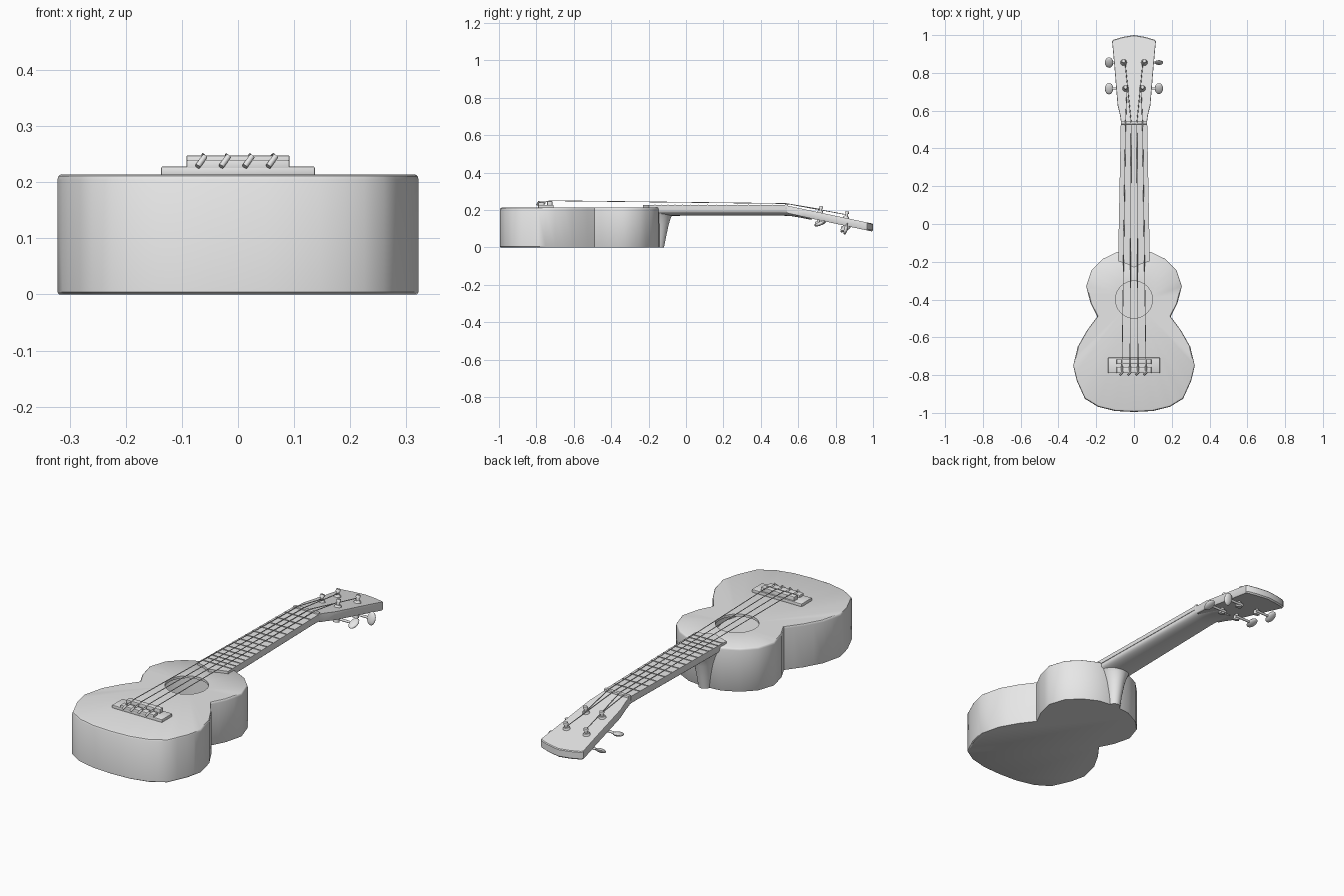
import bpy, bmesh, math
from mathutils import Matrix, Vector

cube = bpy.data.objects.get("Cube")
if cube:
    bpy.data.objects.remove(cube, do_unlink=True)

grey = bpy.data.materials.new("plain_grey")
grey.use_nodes = True
GREY = (0.8, 0.8, 0.8, 1)
grey.diffuse_color = GREY
grey.node_tree.nodes["Principled BSDF"].inputs["Base Color"].default_value = GREY


def finish(name, bm, angle=40):
    bmesh.ops.recalc_face_normals(bm, faces=bm.faces)
    mesh = bpy.data.meshes.new(name)
    bm.to_mesh(mesh)
    bm.free()
    mesh.materials.append(grey)
    mesh.shade_smooth()
    mesh.set_sharp_from_angle(angle=math.radians(angle))
    obj = bpy.data.objects.new(name, mesh)
    bpy.context.collection.objects.link(obj)
    return obj


def loft(name, rings, angle=40):
    """Skin a list of equal-length point rings and cap both ends."""
    bm = bmesh.new()
    rows = [[bm.verts.new(p) for p in ring] for ring in rings]
    n = len(rows[0])
    for a, b in zip(rows, rows[1:]):
        for i in range(n):
            j = (i + 1) % n
            bm.faces.new((a[i], a[j], b[j], b[i]))
    bm.faces.new(rows[0])
    bm.faces.new(rows[-1])
    return finish(name, bm, angle)


def box(name, x, y0, y1, z0, z1, bevel=0.0):
    bm = bmesh.new()
    bmesh.ops.create_cube(bm, size=1, matrix=Matrix.LocRotScale(
        Vector((0, (y0 + y1) / 2, (z0 + z1) / 2)), None, Vector((2 * x, y1 - y0, z1 - z0))))
    if bevel:
        bmesh.ops.bevel(bm, geom=bm.edges[:], offset=bevel, segments=2, affect='EDGES', profile=0.5)
    return finish(name, bm)


def add_rod(bm, a, b, r0, r1=None, sides=12):
    a, b = Vector(a), Vector(b)
    rot = (b - a).to_track_quat('Z', 'Y')
    bmesh.ops.create_cone(bm, cap_ends=True, segments=sides, radius1=r0,
                          radius2=r0 if r1 is None else r1, depth=(b - a).length,
                          matrix=Matrix.LocRotScale((a + b) / 2, rot, None))


def mirrored(half):
    """Close a right-hand outline by mirroring the points that are off the axis."""
    return half + [(-x, y) for x, y in reversed(half) if x > 0]


# Hollow body with a round sound hole, skinned as one continuous shell
CY = -0.4
half = [(0, -0.995), (0.1, -0.99), (0.19, -0.968), (0.26, -0.925), (0.303, -0.83),
        (0.322, -0.75), (0.298, -0.65), (0.25, -0.565), (0.194, -0.49), (0.23, -0.42),
        (0.253, -0.33), (0.225, -0.245), (0.165, -0.185), (0.09, -0.148), (0, -0.137)]
corners = mirrored(half)
outline = []
for p, q in zip(corners, corners[1:] + corners[:1]):
    outline += [p, ((p[0] + q[0]) / 2, (p[1] + q[1]) / 2)]


def body_ring(scale, z):
    return [(x * scale, CY + (y - CY) * scale, z) for x, y in outline]


def hole_ring(z, r=0.098):
    return [(r * x / math.hypot(x, y - CY), CY + r * (y - CY) / math.hypot(x, y - CY), z)
            for x, y in outline]


loft("body", [body_ring(0.96, 0.012), body_ring(0.96, 0.202), hole_ring(0.202),
              hole_ring(0.214), body_ring(0.98, 0.214), body_ring(0.994, 0.211),
              body_ring(1, 0.204), body_ring(1, 0.004), body_ring(0.99, 0)])


# Neck with a rounded back, running into the headstock
def neck_ring(y, w, top, bottom):
    pts = [(w * math.cos(t), y, top - 0.012 - (top - 0.012 - bottom) * math.sin(t))
           for t in (math.pi * i / 14 for i in range(15))]
    return [(w, y, top)] + pts + [(-w, y, top)]


loft("neck", [neck_ring(*r) for r in (
    (-0.16, 0.08, 0.208, 0.168), (0.0, 0.078, 0.208, 0.17), (0.5, 0.068, 0.208, 0.171),
    (0.56, 0.069, 0.208, 0.168), (0.62, 0.07, 0.2, 0.158), (0.67, 0.055, 0.185, 0.148))])


# Heel tapering down the back of the body
def heel_ring(z, w, y1, y0=-0.165):
    return [(w * math.cos(t), y0 + (y1 - y0) * math.sin(t) ** 0.8, z)
            for t in (math.pi * i / 14 for i in range(15))]


loft("neck_heel", [heel_ring(*r) for r in (
    (0, 0.032, -0.118), (0.06, 0.038, -0.106), (0.12, 0.048, -0.093),
    (0.16, 0.06, -0.081), (0.18, 0.068, -0.068), (0.195, 0.074, -0.04))])

# Fretboard with a pointed lower end
board = mirrored([(0, -0.23), (0.04, -0.21), (0.084, -0.197), (0.07, 0.53)])
loft("fretboard", [[(x, y, z) for x, y in board] for z in (0.206, 0.226)])

# Frets follow equal-tempered spacing between nut and saddle
NUT, SADDLE = 0.535, -0.728
for n in range(1, 15):
    y = SADDLE + (NUT - SADDLE) * 2 ** (-n / 12)
    w = 0.07 + 0.014 * (0.53 - y) / 0.727
    box(f"fret_{n}", w - 0.002, y - 0.002, y + 0.002, 0.225, 0.229)
box("nut", 0.069, 0.528, 0.546, 0.205, 0.233, 0.003)


# Headstock, tilted back
def head_top(y):
    return 0.222 - 0.207 * (y - 0.545)


head = mirrored([(0, 0.54), (0.069, 0.54), (0.074, 0.575), (0.087, 0.63), (0.096, 0.74),
                 (0.105, 0.85), (0.116, 0.968), (0.107, 0.976), (0.06, 0.99), (0, 1.0)])
loft("headstock", [[(x * s, 0.77 + (y - 0.77) * s, head_top(y) - d) for x, y in head]
                   for s, d in ((0.97, 0.042), (1, 0.036), (1, 0.004), (0.985, 0))], 30)

# Bridge: base plate, saddle and tie block
box("bridge_base", 0.137, -0.79, -0.708, 0.21, 0.228, 0.003)
box("bridge_saddle", 0.092, -0.742, -0.715, 0.22, 0.248, 0.003)
box("bridge_tie_block", 0.092, -0.79, -0.757, 0.22, 0.24, 0.003)

# Tuning machines: post, collar, gear, shaft and flat oval button
tuners = [(-1, 0.045, 0.717, 15), (1, 0.045, 0.717, 25),
          (-1, 0.055, 0.855, 30), (1, 0.055, 0.855, 75)]
tilt = Vector((0, 0.203, 0.979))
for i, (side, px, py, turn) in enumerate(tuners, 1):
    base = Vector((side * px, py, head_top(py)))
    bm = bmesh.new()
    add_rod(bm, base - tilt * 0.065, base + tilt * 0.034, 0.008)
    add_rod(bm, base - tilt * 0.002, base + tilt * 0.01, 0.018, 0.013)
    add_rod(bm, base + tilt * 0.025, base + tilt * 0.036, 0.012, 0.009)
    add_rod(bm, base - tilt * 0.07, base - tilt * 0.05, 0.015)
    hub = base - tilt * 0.06
    end = Vector((side * 0.132, hub.y + 0.012, hub.z))
    start = Vector((side * (px - 0.015), end.y, end.z))
    add_rod(bm, start, end, 0.006)
    bmesh.ops.create_uvsphere(bm, u_segments=16, v_segments=10, radius=1,
                              matrix=Matrix.LocRotScale(
                                  end, Matrix.Rotation(math.radians(turn), 3, 'X'),
                                  Vector((0.022, 0.032, 0.01))))
    finish(f"tuning_machine_{i}", bm)


# Strings: tie block, saddle, nut and tuning post, with a small knot behind the bridge
def string(name, points):
    curve = bpy.data.curves.new(name, 'CURVE')
    curve.dimensions = '3D'
    curve.bevel_depth = 0.002
    curve.bevel_resolution = 1
    curve.use_fill_caps = True
    line = curve.splines.new('POLY')
    line.points.add(len(points) - 1)
    for pt, co in zip(line.points, points):
        pt.co = (*co, 1)
    curve.materials.append(grey)
    bpy.context.collection.objects.link(bpy.data.objects.new(name, curve))


for i, k in enumerate((-1.5, -0.5, 0.5, 1.5), 1):
    side = math.copysign(1, k)
    post_x, post_y = (0.045, 0.717) if abs(k) > 1 else (0.055, 0.855)
    bx = 0.042 * k
    string(f"string_{i}", [
        (bx - 0.006, -0.796, 0.23), (bx, -0.785, 0.243), (bx, -0.757, 0.242),
        (bx, SADDLE, 0.25), (0.03 * k, NUT, 0.235),
        (side * (post_x - 0.008), post_y, head_top(post_y) + 0.018)])
    bm = bmesh.new()
    add_rod(bm, (bx - 0.009, -0.797, 0.228), (bx + 0.004, -0.785, 0.246), 0.005)
    add_rod(bm, (bx, -0.775, 0.24), (bx, -0.752, 0.24), 0.005)
    finish(f"string_knot_{i}", bm)
